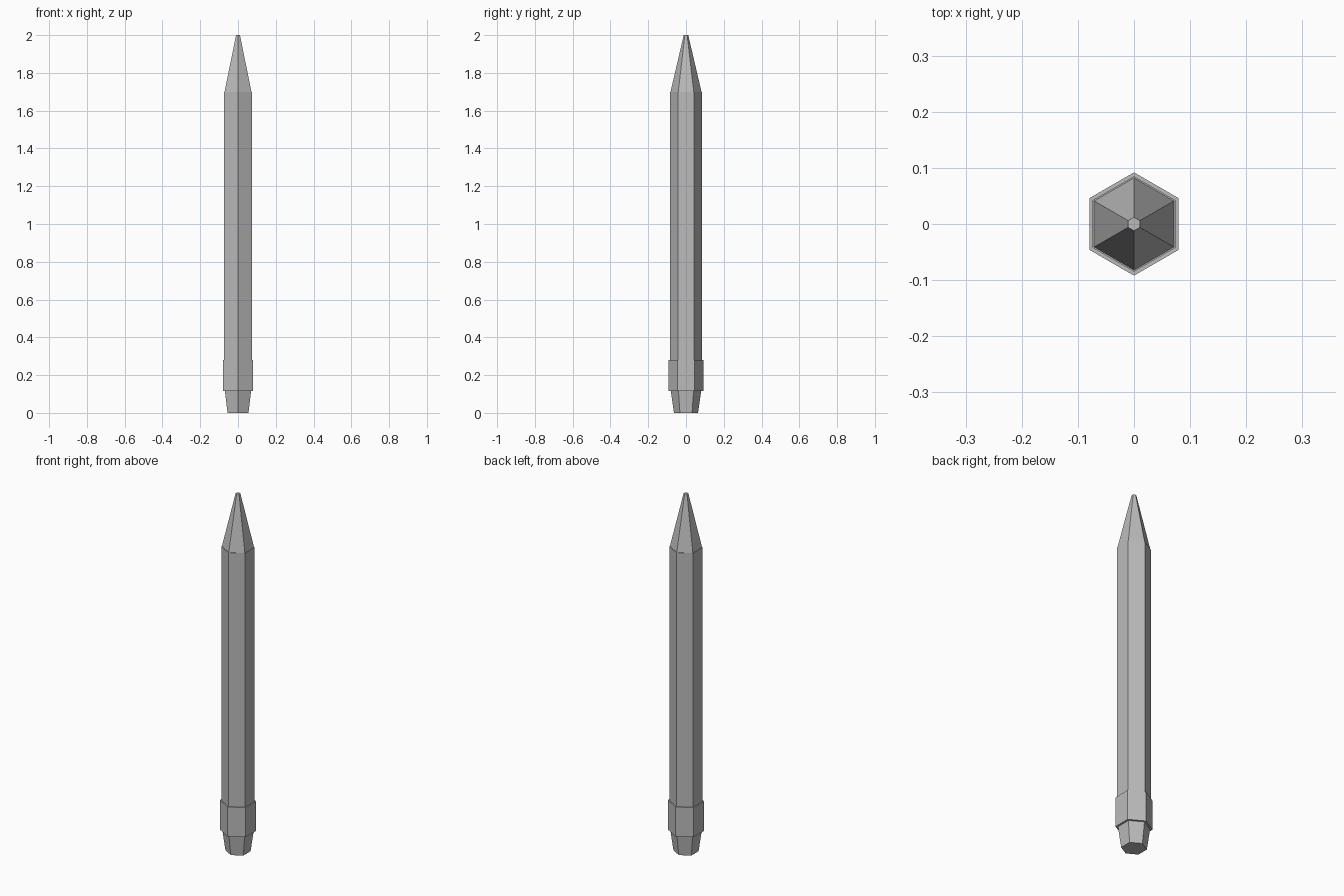
import bpy
import math

cube = bpy.data.objects.get("Cube")
if cube:
    bpy.data.objects.remove(cube, do_unlink=True)

grey = bpy.data.materials.new("plain grey")
grey.use_nodes = True
colour = (0.5, 0.5, 0.5, 1)
grey.diffuse_color = colour
grey.node_tree.nodes["Principled BSDF"].inputs["Base Color"].default_value = colour


def hex_part(name, bottom, top, r_bottom, r_top):
    """Six-sided section with corners towards front and back."""
    bpy.ops.mesh.primitive_cone_add(
        vertices=6, radius1=r_bottom, radius2=r_top,
        depth=top - bottom, location=(0, 0, (bottom + top) / 2))
    part = bpy.context.object
    part.name = name
    part.data.materials.append(grey)


# Eraser, narrowing towards the floor
hex_part("eraser", 0, 0.115, 0.064, 0.08)
# Metal band around the shaft end
hex_part("ferrule", 0.115, 0.28, 0.092, 0.092)
# Shaft
hex_part("shaft", 0.28, 1.7, 0.085, 0.085)
# Sharpened point with a small flat tip
hex_part("sharpened_point", 1.7, 2, 0.082, 0.012)
